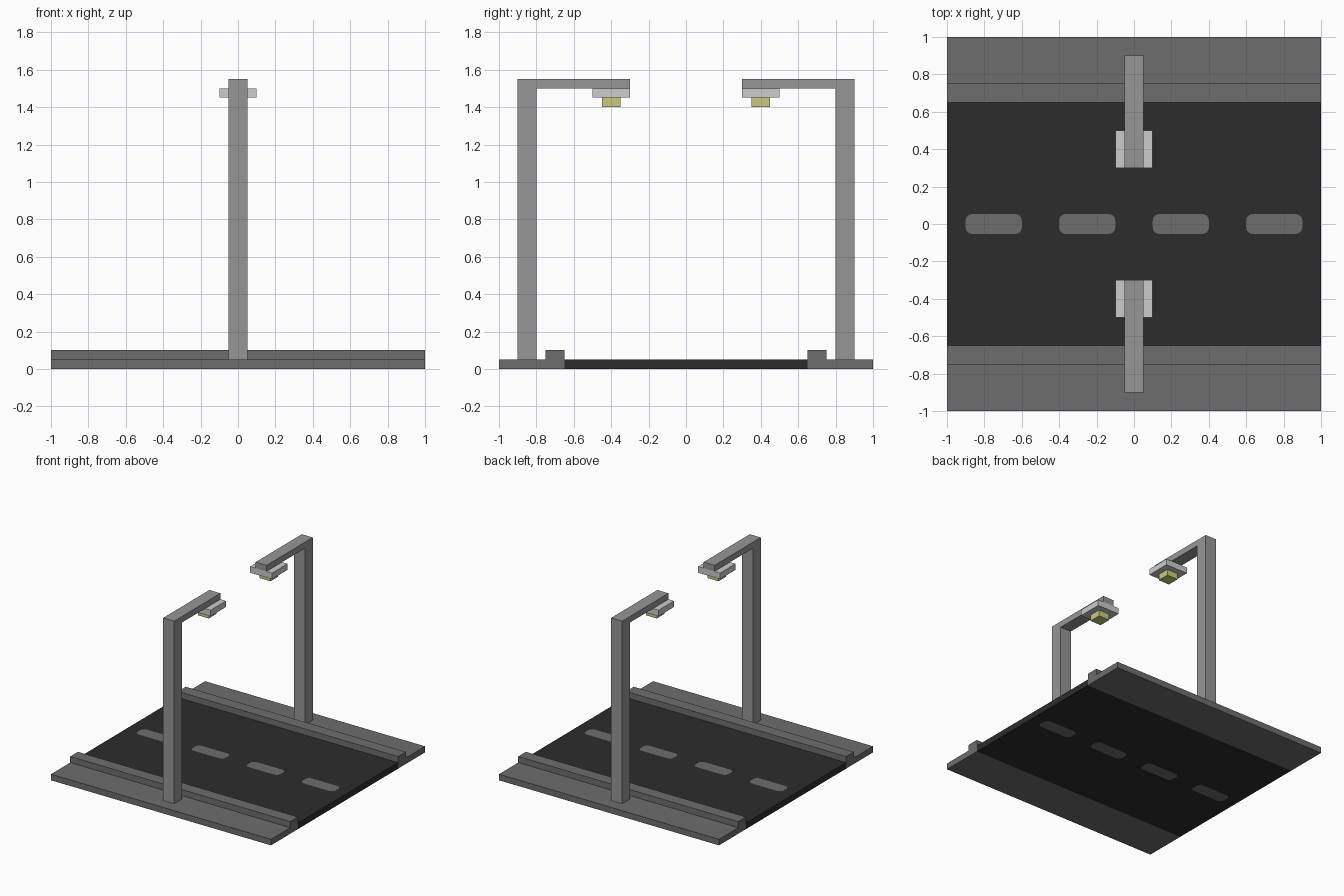
import bpy, bmesh, math

if "Cube" in bpy.data.objects:
    bpy.data.objects.remove(bpy.data.objects["Cube"])


def material(name, srgb):
    m = bpy.data.materials.new(name)
    lin = [((c + 0.055) / 1.055) ** 2.4 for c in srgb]
    m.diffuse_color = (*lin, 1)
    m.use_nodes = True
    m.node_tree.nodes["Principled BSDF"].inputs["Base Color"].default_value = m.diffuse_color
    return m


ASPHALT = material("asphalt", (0.175, 0.175, 0.175))
CONCRETE = material("concrete_grey", (0.43, 0.43, 0.43))
POST = material("post_grey", (0.59, 0.59, 0.59))
HOUSING = material("housing_light_grey", (0.8, 0.8, 0.8))
GLOW = material("lamp_yellow", (0.79, 0.79, 0.49))


def finish(bm, name, *mats):
    bmesh.ops.recalc_face_normals(bm, faces=bm.faces[:])
    me = bpy.data.meshes.new(name)
    bm.to_mesh(me)
    bm.free()
    for m in mats:
        me.materials.append(m)
    ob = bpy.data.objects.new(name, me)
    bpy.context.collection.objects.link(ob)
    return ob


def extrude(bm, vec):
    r = bmesh.ops.extrude_face_region(bm, geom=bm.faces[:])
    vs = [g for g in r["geom"] if isinstance(g, bmesh.types.BMVert)]
    bmesh.ops.translate(bm, verts=vs, vec=vec)


def prism(name, profile, half_width, side, mat):
    """Side-view (y, z) profile extruded along x, flipped to the given side."""
    bm = bmesh.new()
    bm.faces.new([bm.verts.new((-half_width, side * y, z)) for y, z in profile])
    extrude(bm, (2 * half_width, 0, 0))
    return finish(bm, name, mat)


def rect(y0, y1, z0, z1):
    return [(y0, z0), (y1, z0), (y1, z1), (y0, z1)]


def rounded_dash(cx, hx=0.15, hy=0.053, r=0.035, steps=5):
    pts = []
    for q, (sx, sy) in enumerate([(1, 1), (-1, 1), (-1, -1), (1, -1)]):
        for i in range(steps + 1):
            a = math.pi / 2 * (q + i / steps)
            pts.append((cx + sx * (hx - r) + r * math.cos(a),
                        sy * (hy - r) + r * math.sin(a)))
    return pts


# Road slab with the lane dashes cut in flush, visible above and below
bm = bmesh.new()


def loop(points):
    vs = [bm.verts.new((x, y, 0)) for x, y in points]
    edges = [bm.edges.new((vs[i - 1], vs[i])) for i in range(len(vs))]
    return vs, edges


edges = loop([(-1, -0.65), (1, -0.65), (1, 0.65), (-1, 0.65)])[1]
dashes = []
for cx in (-0.75, -0.25, 0.25, 0.75):
    vs, es = loop(rounded_dash(cx))
    dashes.append(vs)
    edges += es
bmesh.ops.triangle_fill(bm, edges=edges, use_beauty=True, normal=(0, 0, 1))
# drop any fill that landed inside a dash, then lay in the dash faces
inside = [f for f in bm.faces if any(all(v in d for v in f.verts) for d in dashes)]
bmesh.ops.delete(bm, geom=inside, context="FACES_ONLY")
for vs in dashes:
    bm.faces.new(vs).material_index = 1
bmesh.ops.recalc_face_normals(bm, faces=bm.faces[:])
extrude(bm, (0, 0, 0.05))
finish(bm, "road", ASPHALT, CONCRETE)

# Pavements and street lamps on both sides
for side, tag in ((-1, "front"), (1, "back")):
    prism(tag + "_pavement_and_kerb",
          [(0.65, 0), (1, 0), (1, 0.05), (0.75, 0.05), (0.75, 0.1), (0.65, 0.1)],
          1, side, CONCRETE)
    prism(tag + "_lamp_post",
          [(0.8, 0.05), (0.9, 0.05), (0.9, 1.55), (0.3, 1.55), (0.3, 1.5), (0.8, 1.5)],
          0.05, side, POST)
    prism(tag + "_lamp_housing", rect(0.3, 0.5, 1.45, 1.5), 0.1, side, HOUSING)
    prism(tag + "_lamp_bulb", rect(0.35, 0.45, 1.4, 1.45), 0.05, side, GLOW)
